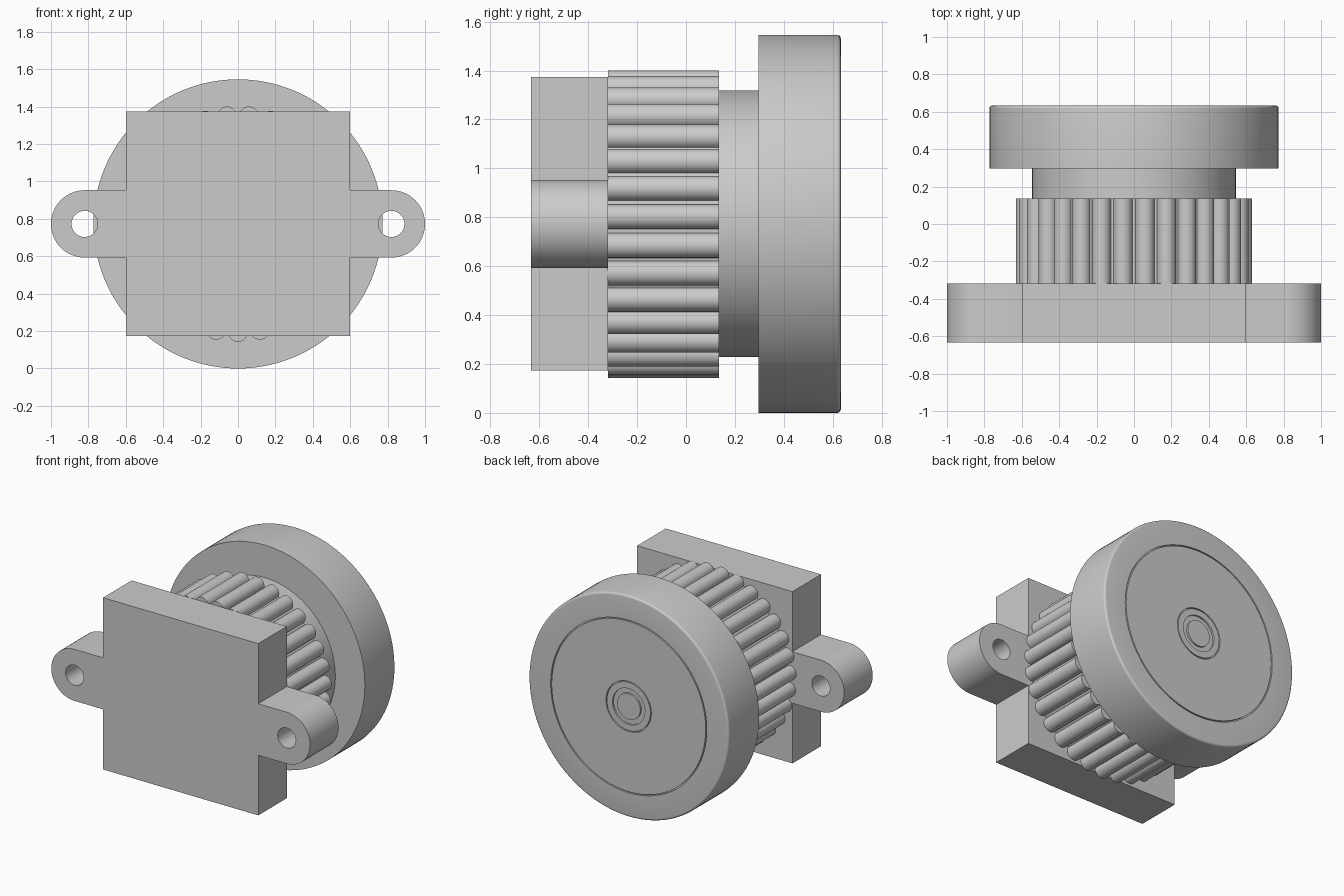
import bpy, bmesh
from math import sin, cos, pi, radians
from mathutils import Vector

default = bpy.data.objects.get("Cube")
if default:
    bpy.data.objects.remove(default, do_unlink=True)

AXIS_Z = 0.773

grey = bpy.data.materials.new("plain grey")
grey.use_nodes = True
colour = (0.6, 0.6, 0.6, 1)
grey.diffuse_color = colour
grey.node_tree.nodes["Principled BSDF"].inputs["Base Color"].default_value = colour


def finish(name, bm):
    bmesh.ops.recalc_face_normals(bm, faces=bm.faces)
    mesh = bpy.data.meshes.new(name)
    bm.to_mesh(mesh)
    bm.free()
    mesh.materials.append(grey)
    obj = bpy.data.objects.new(name, mesh)
    obj.location.z = AXIS_Z
    bpy.context.collection.objects.link(obj)
    bpy.ops.object.select_all(action="DESELECT")
    obj.select_set(True)
    bpy.context.view_layer.objects.active = obj
    bpy.ops.object.shade_smooth_by_angle(angle=radians(30))
    return obj


def arc(cx, cz, r, start, end, steps):
    """Points along an arc, angles in degrees."""
    angles = [radians(start + (end - start) * i / steps) for i in range(steps + 1)]
    return [(cx + r * cos(a), cz + r * sin(a)) for a in angles]


def extrude_outline(name, loops, y0, y1):
    """Fill closed x-z loops (later loops are holes) and extrude along y."""
    bm = bmesh.new()
    for loop in loops:
        verts = [bm.verts.new((x, y0, z)) for x, z in loop]
        for i, v in enumerate(verts):
            bm.edges.new((v, verts[i - 1]))
    bmesh.ops.triangle_fill(bm, edges=bm.edges[:], use_beauty=True, normal=(0, -1, 0))
    result = bmesh.ops.extrude_face_region(bm, geom=bm.faces[:], use_keep_orig=True)
    moved = [g for g in result["geom"] if isinstance(g, bmesh.types.BMVert)]
    bmesh.ops.translate(bm, verts=moved, vec=(0, y1 - y0, 0))
    return finish(name, bm)


def lathe(name, profile, steps=128):
    """Spin (radius, y) points around the y axis."""
    bm = bmesh.new()
    verts = [bm.verts.new((r, y, 0)) for r, y in profile]
    for a, b in zip(verts, verts[1:]):
        bm.edges.new((a, b))
    bmesh.ops.spin(bm, geom=bm.verts[:] + bm.edges[:], cent=Vector(), axis=(0, 1, 0),
                   angle=2 * pi, steps=steps, use_merge=True)
    bmesh.ops.remove_doubles(bm, verts=bm.verts[:], dist=0.0001)
    return finish(name, bm)


# Square mounting plate with a drilled, rounded ear on each side
HALF, EAR_X, EAR_R, HOLE_R = 0.6, 0.82, 0.18, 0.07
right_half = [(HALF, -HALF), (HALF, -EAR_R)]
right_half += arc(EAR_X, 0, EAR_R, -90, 90, 32)
right_half += [(HALF, EAR_R), (HALF, HALF)]
outline = right_half + [(-x, -z) for x, z in right_half]
holes = [arc(side * EAR_X, 0, HOLE_R, 0, 360, 32)[:-1] for side in (-1, 1)]
extrude_outline("mounting_plate", [outline] + holes, -0.633, -0.318)

# Ribbed collar with round teeth, one tooth pointing straight down
TEETH, ROOT_R, TOOTH_R = 31, 0.58, 0.051
collar = []
for i in range(TEETH):
    turn = -90 + 360 * i / TEETH
    cx, cz = ROOT_R * cos(radians(turn)), ROOT_R * sin(radians(turn))
    collar += arc(cx, cz, TOOTH_R, turn - 95, turn + 95, 14)
extrude_outline("ribbed_collar", [collar], -0.318, 0.135)

# Plain neck between collar and wheel
lathe("neck", [(0, 0.135), (0.545, 0.135), (0.545, 0.296), (0, 0.296)])

# Wheel with a softened back edge and fine grooves in its back face
FRONT, BACK, RIM, SOFT, DEEP = 0.296, 0.633, 0.773, 0.015, 0.012
profile = [(0, FRONT), (RIM, FRONT)]
profile += arc(RIM - SOFT, BACK - SOFT, SOFT, 0, 90, 5)
for outer, inner in ((0.603, 0.595), (0.175, 0.168), (0.125, 0.09)):
    profile += [(outer, BACK), (outer, BACK - DEEP), (inner, BACK - DEEP), (inner, BACK)]
profile.append((0, BACK))
lathe("wheel", profile)
